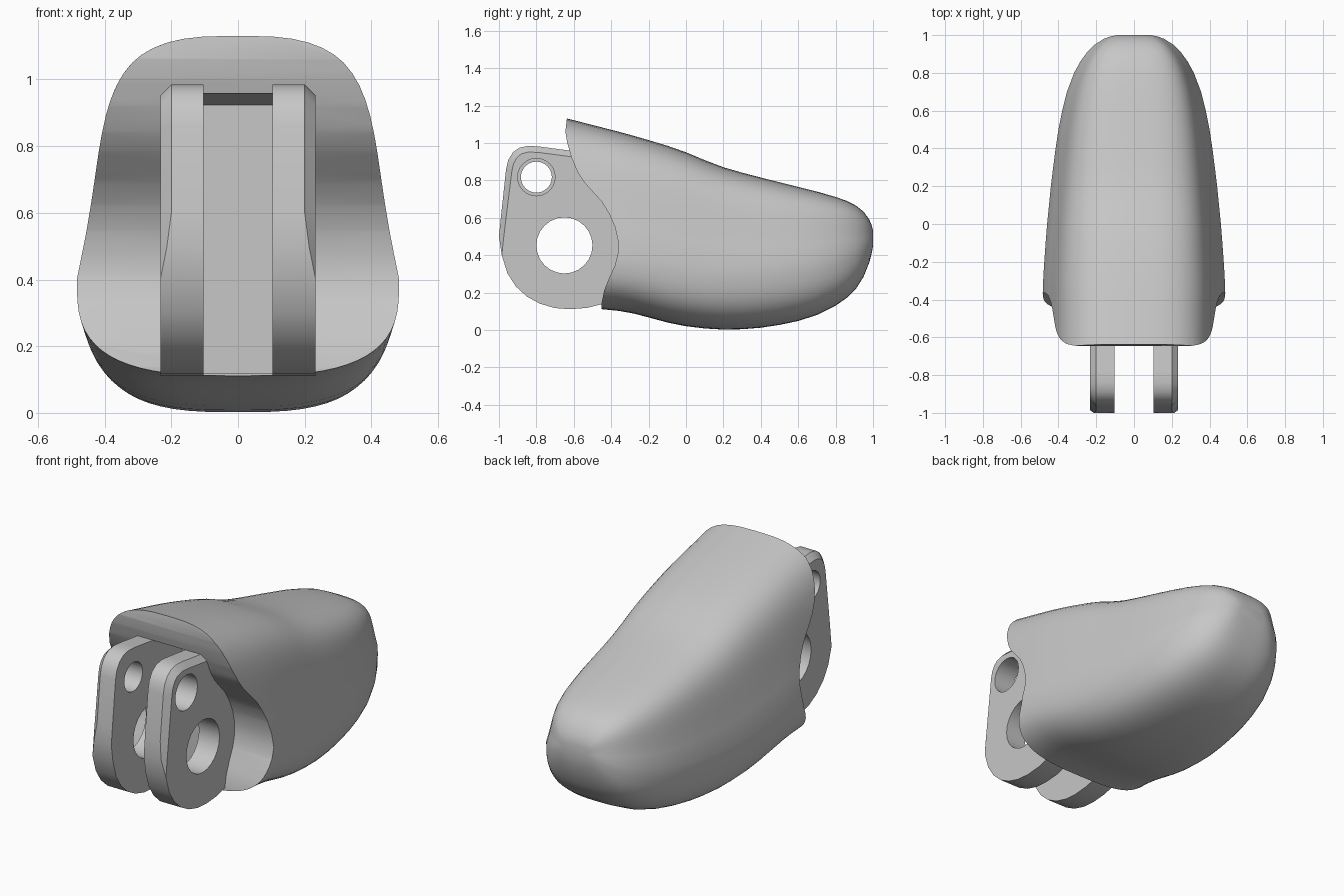
import bpy
import bmesh
from math import cos, sin, pi, radians

cube = bpy.data.objects.get("Cube")
if cube:
    bpy.data.objects.remove(cube, do_unlink=True)

grey = bpy.data.materials.new("light grey")
grey.use_nodes = True
COLOR = (0.57, 0.57, 0.57, 1)
grey.diffuse_color = COLOR
grey.node_tree.nodes["Principled BSDF"].inputs["Base Color"].default_value = COLOR


def loft(name, rings):
    """Closed solid through rings that share one point count."""
    bm = bmesh.new()
    loops = [[bm.verts.new(p) for p in ring] for ring in rings]
    n = len(loops[0])
    for a, b in zip(loops, loops[1:]):
        for i in range(n):
            j = (i + 1) % n
            bm.faces.new((a[i], a[j], b[j], b[i]))
    bm.faces.new(loops[0])
    bm.faces.new(loops[-1])
    bmesh.ops.remove_doubles(bm, verts=bm.verts, dist=1e-5)
    bmesh.ops.recalc_face_normals(bm, faces=bm.faces)
    mesh = bpy.data.meshes.new(name)
    bm.to_mesh(mesh)
    bm.free()
    mesh.materials.append(grey)
    obj = bpy.data.objects.new(name, mesh)
    bpy.context.collection.objects.link(obj)
    return obj


def prism(name, outline, x0, x1):
    return loft(name, [[(x, y, z) for y, z in outline] for x in (x0, x1)])


def circle(y, z, r, n=24):
    return [(y + r * cos(2 * pi * i / n), z + r * sin(2 * pi * i / n)) for i in range(n)]


def cut(obj, cutters):
    for c in cutters:
        c.hide_render = True
        mod = obj.modifiers.new("cut", 'BOOLEAN')
        mod.operation = 'DIFFERENCE'
        mod.solver = 'EXACT'
        mod.object = c
    deps = bpy.context.evaluated_depsgraph_get()
    mesh = bpy.data.meshes.new_from_object(obj.evaluated_get(deps))
    obj.modifiers.clear()
    obj.data = mesh
    for c in cutters:
        bpy.data.objects.remove(c, do_unlink=True)


def smooth(obj, angle):
    bpy.ops.object.select_all(action='DESELECT')
    obj.select_set(True)
    bpy.context.view_layer.objects.active = obj
    bpy.ops.object.shade_smooth_by_angle(angle=radians(angle))


# Body stations: y, half width, top, bottom
stations = [
    (-0.75, 0.485, 1.16, 0.115), (-0.45, 0.485, 1.083, 0.111),
    (-0.36, 0.483, 1.06, 0.102), (-0.28, 0.48, 1.038, 0.088),
    (-0.2, 0.475, 1.015, 0.067), (-0.1, 0.468, 0.985, 0.04),
    (0, 0.46, 0.95, 0.02), (0.1, 0.45, 0.908, 0.008),
    (0.2, 0.44, 0.87, 0.002), (0.3, 0.428, 0.841, 0.004),
    (0.4, 0.415, 0.815, 0.012), (0.5, 0.4, 0.79, 0.027),
    (0.6, 0.38, 0.765, 0.048), (0.7, 0.355, 0.74, 0.08),
    (0.8, 0.317, 0.711, 0.13), (0.86, 0.284, 0.69, 0.172),
    (0.91, 0.248, 0.664, 0.222), (0.95, 0.207, 0.632, 0.285),
    (0.98, 0.16, 0.59, 0.36), (0.993, 0.125, 0.56, 0.41),
    (1.0, 0.09, 0.53, 0.45),
]


def section(y, w, top, bottom, n=64):
    """Boxy rounded section, widest below the middle, with upper sides drawn in."""
    t = max(0, (y + 0.45) / 1.45)
    mid = bottom + (top - bottom) * (0.3 + 0.2 * t)
    ring = []
    for i in range(n):
        c, s = cos(2 * pi * i / n), sin(2 * pi * i / n)
        power = 2 / 3
        x = w * abs(c) ** power * (1 if c > 0 else -1)
        v = abs(s) ** power
        if s > 0:
            x *= 1 - 0.09 * sin(pi * v)
            z = mid + (top - mid) * v
        else:
            z = mid - (mid - bottom) * v
        ring.append((x, y, z))
    return ring


body = loft("body", [section(*s) for s in stations])

# Curved mouth and the blind slot between the lugs
mouth = [(-1.2, 1.4), (-0.635, 1.4), (-0.637, 1.13), (-0.645, 1.06), (-0.635, 1.0),
         (-0.612, 0.92), (-0.58, 0.845), (-0.545, 0.79), (-0.5, 0.74), (-0.45, 0.685),
         (-0.41, 0.62), (-0.38, 0.55), (-0.364, 0.48), (-0.364, 0.41), (-0.38, 0.345),
         (-0.41, 0.28), (-0.438, 0.21), (-0.452, 0.14), (-0.455, -0.2), (-1.2, -0.2)]
slot = [(-0.9, 0.995), (-0.36, 0.923), (-0.36, 0.118), (-0.9, 0.118)]
cut(body, [prism("mouth_cutter", mouth, -0.8, 0.8),
           prism("slot_cutter", slot, -0.103, 0.103)])
smooth(body, 38)

# Lug outline, followed by its chamfered front and top on the outer side
lower = [(-0.3, 0.2), (-0.44, 0.14), (-0.53, 0.118), (-0.62, 0.111), (-0.7, 0.117),
         (-0.78, 0.14), (-0.85, 0.178), (-0.91, 0.233), (-0.955, 0.303), (-0.985, 0.4)]
upper = [(-1.0, 0.5), (-0.99, 0.6), (-0.962, 0.86), (-0.95, 0.91), (-0.925, 0.95),
         (-0.89, 0.975), (-0.84, 0.985), (-0.78, 0.98), (-0.3, 0.916)]
chamfer = [(-0.974, 0.5), (-0.962, 0.6), (-0.931, 0.85), (-0.922, 0.89), (-0.905, 0.92),
           (-0.88, 0.942), (-0.84, 0.952), (-0.78, 0.948), (-0.3, 0.885)]


def chamfer_start(z):
    """Inner edge of the chamfer, running out to the side face lower down."""
    return max(0.2, min(0.233, 0.233 - 0.2 * (z - 0.4)))


for side, name, pin_radius in ((1, "left_lug", 0.1), (-1, "right_lug", 0.083)):
    lug = loft(name, [
        [(side * 0.103, y, z) for y, z in lower + upper],
        [(side * chamfer_start(z), y, z) for y, z in lower + upper],
        [(side * 0.233, y, z) for y, z in lower + chamfer]])
    ends = (side * 0.05, side * 0.3)
    cut(lug, [prism("axle_cutter", circle(-0.65, 0.452, 0.15), *ends),
              prism("pin_cutter", circle(-0.8, 0.817, pin_radius), *ends)])
    smooth(lug, 25)
